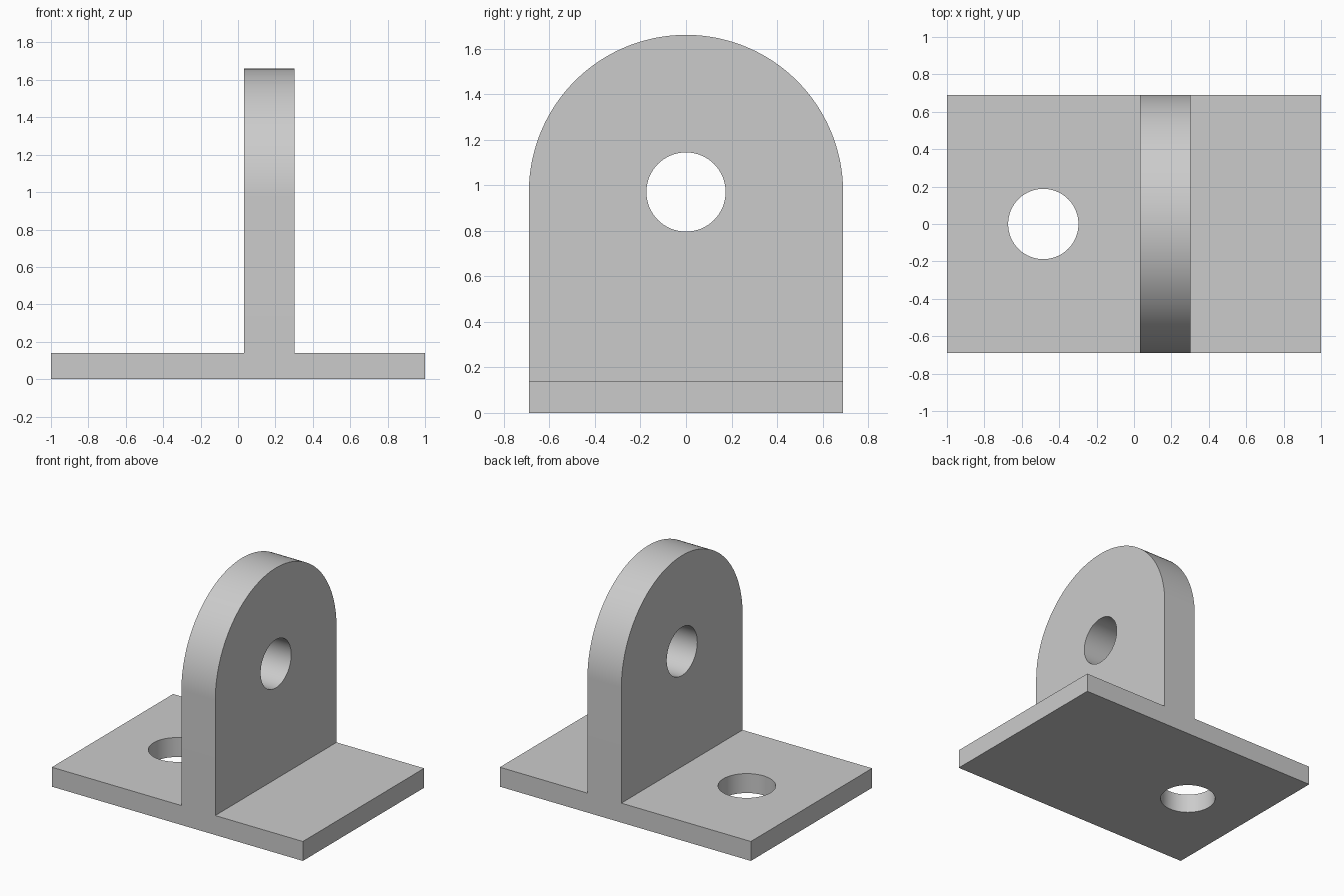
import bpy, bmesh
from math import sin, cos, pi, radians
from mathutils import Vector

cube = bpy.data.objects.get("Cube")
if cube:
    bpy.data.objects.remove(cube, do_unlink=True)

HALF_DEPTH = 0.69      # half the plate depth and the arch radius
BASE_TOP = 0.14
BORE_Z = 0.97          # shared centre of the arch and its bore
WALL = (0.032, 0.302)  # x range of the upright lug

grey = bpy.data.materials.new("light grey")
grey.use_nodes = True
colour = (0.6, 0.6, 0.6, 1)
grey.diffuse_color = colour
grey.node_tree.nodes["Principled BSDF"].inputs["Base Color"].default_value = colour


def prism(name, points, sweep):
    """Close a list of 3D points into a face and sweep it into a solid."""
    bm = bmesh.new()
    face = bm.faces.new([bm.verts.new(p) for p in points])
    swept = bmesh.ops.extrude_face_region(bm, geom=[face])["geom"]
    bmesh.ops.translate(bm, vec=Vector(sweep),
                        verts=[g for g in swept if isinstance(g, bmesh.types.BMVert)])
    bmesh.ops.recalc_face_normals(bm, faces=bm.faces)
    mesh = bpy.data.meshes.new(name)
    bm.to_mesh(mesh)
    bm.free()
    mesh.materials.append(grey)
    obj = bpy.data.objects.new(name, mesh)
    bpy.context.collection.objects.link(obj)
    return obj


def arc(radius, span, steps):
    return [(radius * cos(span * i / steps), radius * sin(span * i / steps))
            for i in range(steps + 1)]


def combine(target, tool, operation):
    """Apply a boolean and discard the tool."""
    tool.hide_render = True
    mod = target.modifiers.new(operation, "BOOLEAN")
    mod.operation, mod.object, mod.solver = operation, tool, "EXACT"
    bpy.context.view_layer.objects.active = target
    bpy.ops.object.modifier_apply(modifier=mod.name)
    bpy.data.objects.remove(tool, do_unlink=True)


# Inverted-T section of plate and lug, swept along y
a, b = WALL
section = [(-1, 0), (1, 0), (1, BASE_TOP), (b, BASE_TOP), (b, 2),
           (a, 2), (a, BASE_TOP), (-1, BASE_TOP)]
bracket = prism("mounting_bracket", [(x, -1, z) for x, z in section], (0, 2, 0))

# Round-topped outline, swept along x, trims the section
outline = [(y, z + BORE_Z) for y, z in arc(HALF_DEPTH, pi, 96)]
outline += [(-HALF_DEPTH, -1), (HALF_DEPTH, -1)]
combine(bracket, prism("arch_trim", [(-2, y, z) for y, z in outline], (4, 0, 0)),
        "INTERSECT")

# Bore through the lug and bolt hole through the plate
circle = arc(0.174, 2 * pi, 64)[:-1]
combine(bracket, prism("lug_bore", [(-0.2, y, z + BORE_Z) for y, z in circle],
                       (1, 0, 0)), "DIFFERENCE")
circle = arc(0.188, 2 * pi, 64)[:-1]
combine(bracket, prism("plate_hole", [(x - 0.485, y, -0.2) for x, y in circle],
                       (0, 0, 1)), "DIFFERENCE")

# Smooth curved walls, crisp edges
bpy.ops.object.select_all(action="DESELECT")
bracket.select_set(True)
bpy.context.view_layer.objects.active = bracket
bpy.ops.object.shade_smooth_by_angle(angle=radians(30))
